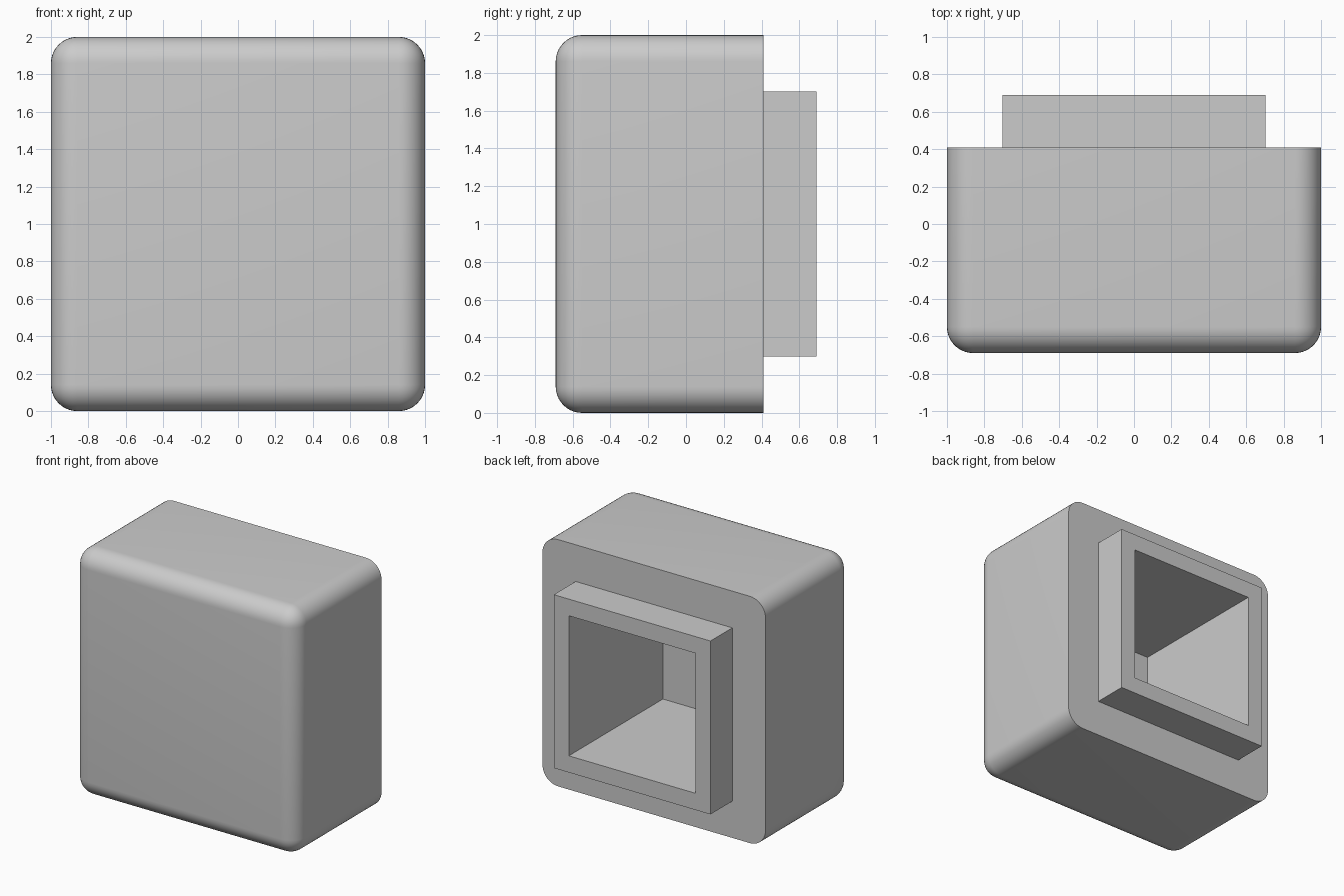
import bpy, bmesh, math
from mathutils import Matrix, Vector

cube = bpy.data.objects.get("Cube")
if cube:
    bpy.data.objects.remove(cube, do_unlink=True)

FRONT, SHOULDER, BACK, FLOOR = -0.69, 0.41, 0.69, -0.515
RADIUS = 0.14

grey = bpy.data.materials.new("plain grey")
grey.use_nodes = True
colour = (0.6, 0.6, 0.6, 1)
grey.diffuse_color = colour
grey.node_tree.nodes["Principled BSDF"].inputs["Base Color"].default_value = colour


def block(name, side, y0, y1, rounded=False):
    """Square block centred on x = 0, z = 1, spanning y0 to y1."""
    bm = bmesh.new()
    place = Matrix.Translation((0, (y0 + y1) / 2, 1))
    size = Matrix.Diagonal(Vector((side, y1 - y0, side, 1)))
    bmesh.ops.create_cube(bm, size=1, matrix=place @ size)
    if rounded:
        # round every edge except the rim of the back face
        edges = [e for e in bm.edges if min(v.co.y for v in e.verts) < y1 - 0.01]
        bmesh.ops.bevel(bm, geom=edges, offset=RADIUS, segments=10,
                        profile=0.5, affect='EDGES')
    mesh = bpy.data.meshes.new(name)
    bm.to_mesh(mesh)
    bm.free()
    mesh.materials.append(grey)
    obj = bpy.data.objects.new(name, mesh)
    bpy.context.collection.objects.link(obj)
    return obj


def activate(obj):
    bpy.ops.object.select_all(action='DESELECT')
    obj.select_set(True)
    bpy.context.view_layer.objects.active = obj


# Rounded body, square collar on its back, and the socket cut through both
body = block("body", 2, FRONT, SHOULDER, rounded=True)
collar = block("collar", 1.405, SHOULDER, BACK)
socket = block("socket_cutter", 1.135, FLOOR, BACK + 0.2)
socket.hide_render = True

for part in (body, collar):
    cut = part.modifiers.new("socket", 'BOOLEAN')
    cut.operation = 'DIFFERENCE'
    cut.solver = 'EXACT'
    cut.object = socket
    activate(part)
    bpy.ops.object.modifier_apply(modifier=cut.name)

bpy.data.objects.remove(socket, do_unlink=True)

activate(body)
bpy.ops.object.shade_smooth_by_angle(angle=math.radians(30))
